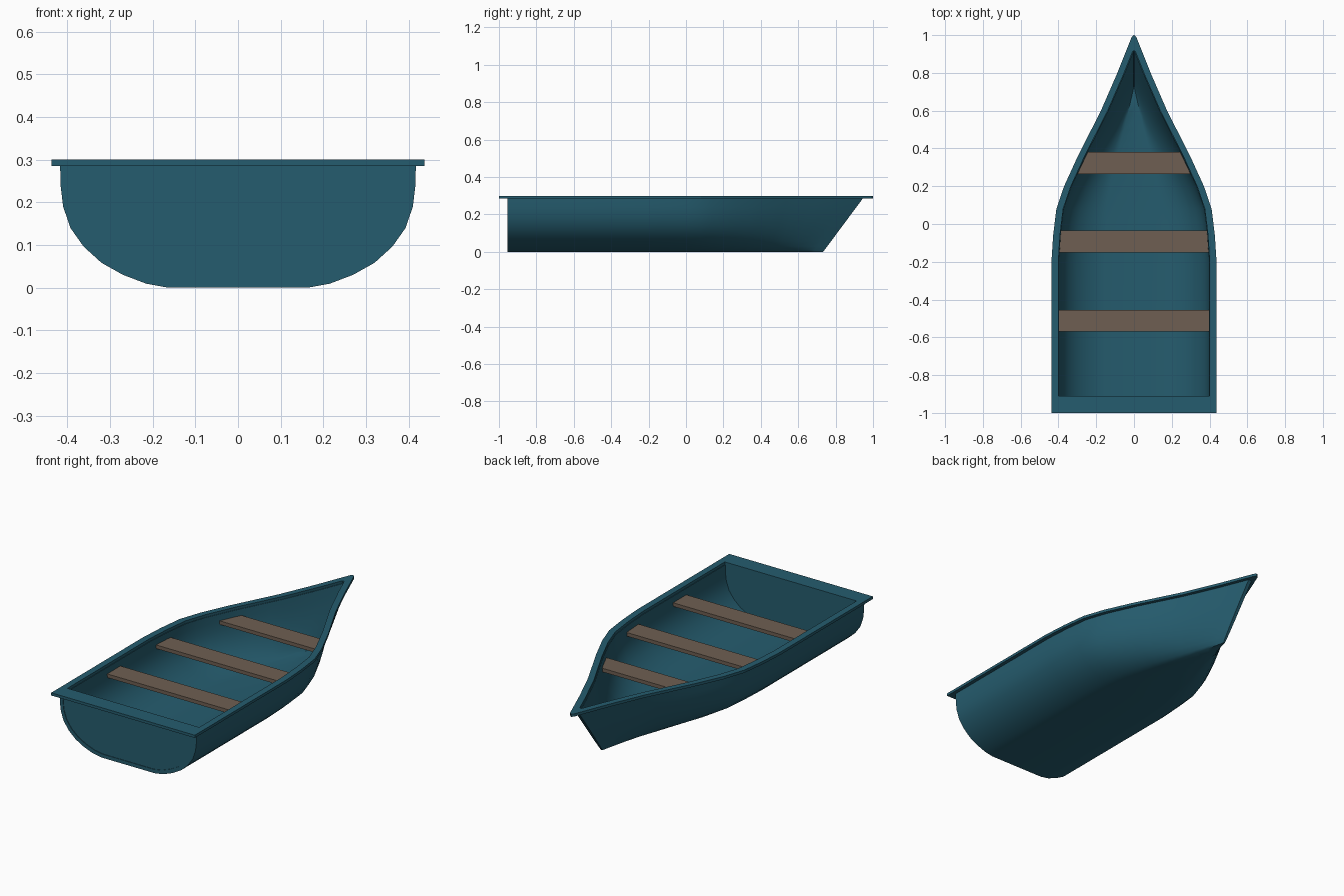
import bpy, bmesh, math

if "Cube" in bpy.data.objects:
    bpy.data.objects.remove(bpy.data.objects["Cube"])

def material(name, rgb):
    m = bpy.data.materials.new(name)
    m.diffuse_color = (*rgb, 1)
    m.use_nodes = True
    m.node_tree.nodes["Principled BSDF"].inputs["Base Color"].default_value = m.diffuse_color
    return m

TEAL = material("teal paint", (0.0185, 0.107, 0.156))
WOOD = material("brown wood", (0.156, 0.114, 0.084))

# Half width of the rim along the boat: (y, x)
PLAN = [(-1, .437), (-.6, .437), (-.2, .437), (-.06, .428), (.08, .411), (.2, .370),
        (.36, .297), (.48, .236), (.6, .175), (.8, .088), (.99, .012), (1, .003)]
# Half cross-section of the hull, rim to keel: (x, z)
SECTION = [(.417, .285), (.416, .24), (.41, .19), (.393, .14), (.362, .096),
           (.32, .058), (.27, .03), (.215, .009), (.165, 0)]
TOP, RIM = .285, .3

def half_width(y):
    for (y0, x0), (y1, x1) in zip(PLAN, PLAN[1:]):
        if y <= y1:
            return x0 + (x1 - x0) * (y - y0) / (y1 - y0)
    return 0

def finish(bm, name, mat, smooth=False):
    bmesh.ops.recalc_face_normals(bm, faces=bm.faces[:])
    me = bpy.data.meshes.new(name)
    bm.to_mesh(me)
    bm.free()
    ob = bpy.data.objects.new(name, me)
    bpy.context.collection.objects.link(ob)
    me.materials.append(mat)
    if smooth:
        bpy.ops.object.select_all(action='DESELECT')
        ob.select_set(True)
        bpy.context.view_layer.objects.active = ob
        bpy.ops.object.shade_smooth_by_angle(angle=math.radians(40))
    return ob

def section(u, inset, floor, rake):
    """One hull station; the bow leans back towards the keel."""
    w = half_width(u) - .02 - inset
    pts = []
    for x, z in SECTION:
        t = max(0, u) / .94
        y = u - rake * t ** 1.5 * (1 - z / TOP)
        pts.append((x / .417 * w, y, floor + z * (TOP - floor) / TOP))
    return [(-x, y, z) for x, y, z in pts] + pts[::-1]

def prism(name, loop, offset, mat):
    """Closed outline extruded by an offset."""
    bm = bmesh.new()
    a = [bm.verts.new(p) for p in loop]
    b = [bm.verts.new([p[i] + offset[i] for i in range(3)]) for p in loop]
    bm.faces.new(a)
    bm.faces.new(b[::-1])
    for i in range(len(a)):
        j = (i + 1) % len(a)
        bm.faces.new((a[i], a[j], b[j], b[i]))
    return finish(bm, name, mat)

# Hull shell: outer and inner skins joined along the edges
bm = bmesh.new()
mid = [-.6, -.2, -.13, -.06, .01, .08, .14, .2, .28, .36, .42, .48, .54, .6, .7, .8, .87]
skins = []
for end, inset, floor, rake in ((.945, 0, 0, .21), (.915, .019, .02, .2)):
    grid = [[bm.verts.new(p) for p in section(u, inset, floor, rake)]
            for u in [-.955] + mid + [end]]
    for r, s in zip(grid, grid[1:]):
        for i in range(len(r) - 1):
            bm.faces.new((r[i], r[i + 1], s[i + 1], s[i]))
    last, n = grid[-1], len(grid[-1])
    for i in range(n // 2 - 1):
        bm.faces.new((last[i], last[i + 1], last[n - 2 - i], last[n - 1 - i]))
    skins.append(grid)
outer, inner = skins
for k in (0, -1):
    for i in range(len(outer) - 1):
        bm.faces.new((outer[i][k], outer[i + 1][k], inner[i + 1][k], inner[i][k]))
for i in range(len(outer[0]) - 1):
    bm.faces.new((outer[0][i], outer[0][i + 1], inner[0][i + 1], inner[0][i]))
bm.faces.new((outer[-1][0], outer[-1][-1], inner[-1][-1], inner[-1][0]))
finish(bm, "hull", TEAL, True)

# Transom board closing the stern
prism("transom", section(-.952, .019, .02, 0), (0, .042, 0), TEAL)

# Gunwale: flat rim around the top
def mirrored(pts):
    return [(-x, y) for x, y in pts] + pts[::-1]

ys = [y for y, _ in PLAN]
out_loop = mirrored([(half_width(y), y) for y in ys])
in_loop = mirrored([(half_width(y) - .036, y) for y in [-.91] + ys[1:-2] + [.86, .915]])
bm = bmesh.new()
rings = [[bm.verts.new((x, y, z)) for x, y in loop]
         for loop, z in ((out_loop, TOP), (out_loop, RIM), (in_loop, RIM), (in_loop, TOP))]
for a, b in zip(rings, rings[1:] + rings[:1]):
    for i in range(len(a)):
        j = (i + 1) % len(a)
        bm.faces.new((a[i], a[j], b[j], b[i]))
finish(bm, "gunwale", TEAL)

# Three seats whose ends follow the hull sides
for name, y0, y1 in (("rear_seat", -.57, -.455), ("middle_seat", -.15, -.035),
                     ("bow_seat", .265, .38)):
    a, b = half_width(y0) - .034, half_width(y1) - .034
    prism(name, [(-a, y0, .23), (a, y0, .23), (b, y1, .23), (-b, y1, .23)], (0, 0, .02), WOOD)
